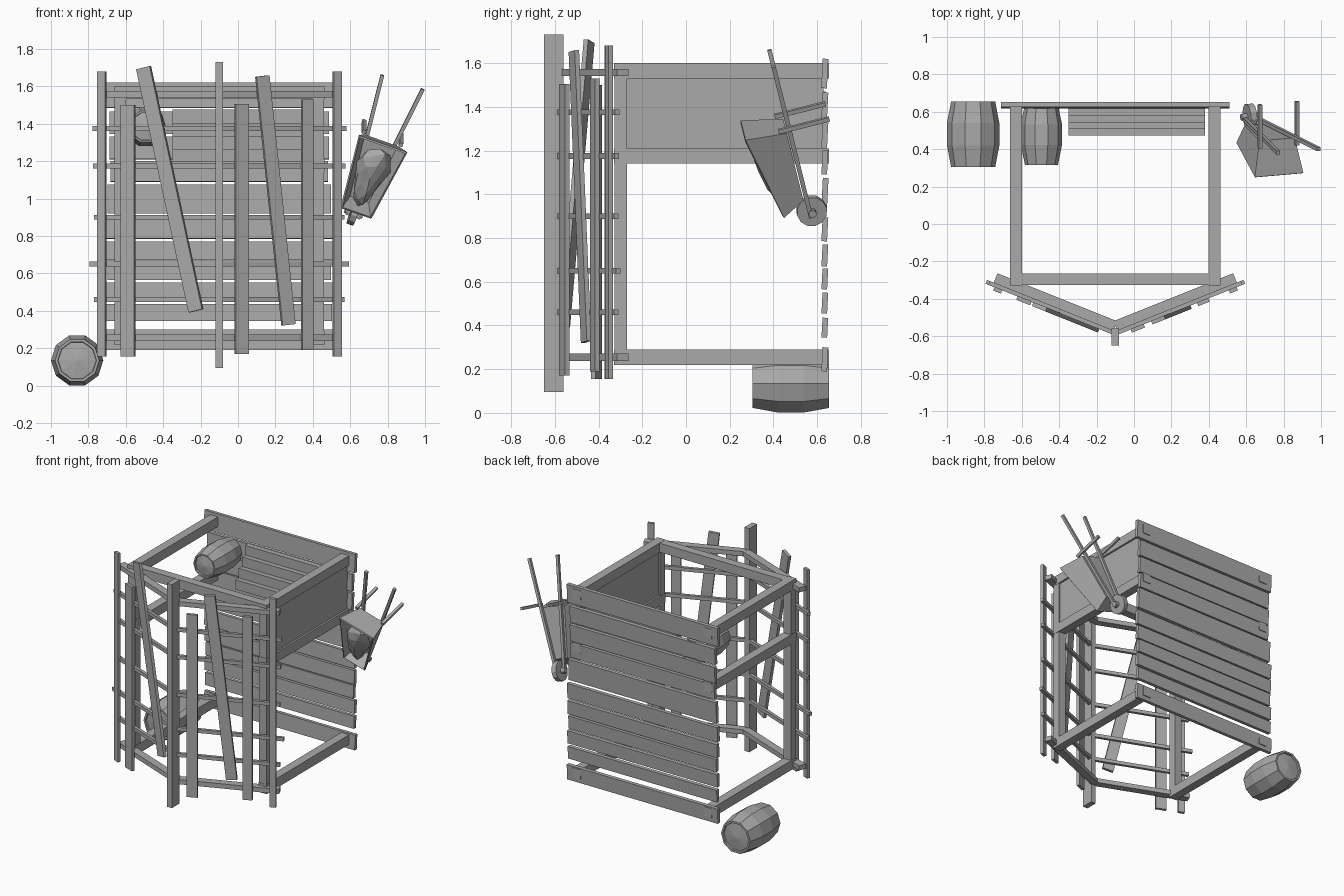
import bpy, bmesh, math, random
from mathutils import Vector, Matrix

cube = bpy.data.objects.get("Cube")
if cube:
    bpy.data.objects.remove(cube)
random.seed(4)

grey = bpy.data.materials.new("plain_grey")
grey.use_nodes = True
COLOR = (0.4, 0.4, 0.4, 1)
grey.diffuse_color = COLOR
grey.node_tree.nodes["Principled BSDF"].inputs["Base Color"].default_value = COLOR


def finish(name, bm, matrix=None):
    bmesh.ops.recalc_face_normals(bm, faces=bm.faces)
    mesh = bpy.data.meshes.new(name)
    bm.to_mesh(mesh)
    bm.free()
    mesh.materials.append(grey)
    obj = bpy.data.objects.new(name, mesh)
    bpy.context.collection.objects.link(obj)
    if matrix:
        obj.matrix_world = matrix
    return obj


def box(name, lo, hi, matrix=None):
    lo, hi = Vector(lo), Vector(hi)
    bm = bmesh.new()
    bmesh.ops.create_cube(bm, size=1)
    for v in bm.verts:
        v.co = (lo + hi) / 2 + v.co * (hi - lo)
    return finish(name, bm, matrix)


def rod(name, a, b, width, depth, matrix=None, up=(0, 0, 1)):
    """Square bar from a to b; depth is measured along up."""
    a, b = Vector(a), Vector(b)
    z = (b - a).normalized()
    x = z.cross(Vector(up)).normalized()
    y = z.cross(x)
    frame = Matrix((x, y, z)).transposed().to_4x4()
    frame.translation = (a + b) / 2
    half = Vector((width, depth, (b - a).length)) / 2
    return box(name, -half, half, (matrix or Matrix()) @ frame)


CX = -0.1          # centre line of the frame
APEX = -0.585      # y of the pointed front
SLOPE = 0.4        # y gained per unit of x away from the centre line


def front_point(x, z, offset=0.0):
    return Vector((x, APEX + SLOPE * abs(x - CX) + offset, z))


# Side frames: beams and front posts
for side, x in (("right", -0.63), ("left", 0.43)):
    for level, z in (("lower", 0.255), ("middle", 1.175), ("upper", 1.565)):
        box(f"{side}_{level}_beam", (x - 0.032, -0.33, z - 0.035), (x + 0.032, 0.653, z + 0.035))
    box(f"{side}_front_post", (x - 0.03, -0.328, 0.225), (x + 0.03, -0.27, 1.595))
box("front_upper_beam", (-0.6, -0.327, 1.532), (0.4, -0.265, 1.598))
box("left_side_panel", (0.412, -0.27, 1.2), (0.448, 0.63, 1.535))

# Horizontal back boards with uneven ends
BOARDS = ((0.19, 0.30), (0.345, 0.435), (0.455, 0.55), (0.565, 0.66), (0.67, 0.77),
          (0.785, 0.895), (0.92, 1.075), (1.09, 1.2), (1.21, 1.33), (1.345, 1.465), (1.485, 1.62))
for i, (lo, hi) in enumerate(BOARDS):
    trim = 0 if i in (0, 10) else random.uniform(0, 0.03)
    mid = Vector((CX, 0.635, (lo + hi) / 2))
    turn = Matrix.Translation(mid) @ Matrix.Rotation(math.radians(-3), 4, "X")
    h = (hi - lo) / 2
    box(f"back_board_{i}", (-0.61 + trim, -0.013, -h), (0.61 - trim, 0.013, h), turn)

# Leaning rack of boards on the inside of the back wall
for i in range(4):
    y, z = 0.6 - i * 0.036, 1.44 - i * 0.07
    box(f"rack_board_{i}", (-0.35, y - 0.02, z - 0.035), (0.38, y + 0.02, z + 0.035))

# Pointed front: heavy top and bottom beams, thin rails
for side, s in (("right", -1), ("left", 1)):
    for level, z in (("lower", 0.255), ("upper", 1.557)):
        rod(f"{side}_pointed_{level}_beam", front_point(CX, z, 0.04),
            front_point(CX + s * 0.64, z, 0.04), 0.055, 0.034)
    for i, (z, reach) in enumerate(((0.46, 0.665), (0.65, 0.69), (0.9, 0.665), (1.175, 0.67), (1.375, 0.675))):
        rod(f"{side}_rail_{i}", front_point(CX, z), front_point(CX + s * reach, z), 0.022, 0.026)

# Upright and crooked slats on the pointed front
box("apex_post", (-0.12, -0.65, 0.095), (-0.08, -0.56, 1.73))
SLATS = ((-0.728, 0.155, -0.728, 1.68, 0.045), (-0.588, 0.155, -0.588, 1.5, 0.08),
         (-0.225, 0.4, -0.505, 1.7, 0.08), (0.02, 0.17, 0.02, 1.505, 0.075),
         (0.27, 0.325, 0.13, 1.655, 0.075), (0.37, 0.19, 0.37, 1.53, 0.065),
         (0.53, 0.155, 0.53, 1.68, 0.045))
for i, (x0, z0, x1, z1, width) in enumerate(SLATS):
    s = -1 if x0 < CX else 1
    rod(f"front_slat_{i}", front_point(x0, z0, -0.02), front_point(x1, z1, -0.02),
        width, 0.022, up=(s * SLOPE, -1, 0))


# Barrels lying along y
def barrel(name, x, y0, y1, z, r_mid, r_end, sides=10):
    length = y1 - y0
    profile = ((0.0, 0.0), (r_end * 0.86, 0.012), (r_end * 0.88, 0), (r_end, 0),
               (r_mid, length * 0.33), (r_mid, length * 0.67),
               (r_end, length), (r_end * 0.88, length), (r_end * 0.86, length - 0.012), (0.0, length))
    bm = bmesh.new()
    rings = []
    for r, t in profile:
        count = sides if r else 1
        rings.append([bm.verts.new((r * math.cos(math.tau * k / sides), t,
                                    r * math.sin(math.tau * k / sides))) for k in range(count)])
    for a, b in zip(rings, rings[1:]):
        for k in range(sides):
            n = (k + 1) % sides
            if len(a) == 1:
                bm.faces.new((a[0], b[k], b[n]))
            elif len(b) == 1:
                bm.faces.new((a[k], b[0], a[n]))
            else:
                bm.faces.new((a[k], b[k], b[n], a[n]))
    finish(name, bm, Matrix.Translation((x, y0, z)))


barrel("ground_barrel", -0.86, 0.305, 0.655, 0.135, 0.14, 0.118)
barrel("hanging_barrel", -0.495, 0.315, 0.64, 1.385, 0.11, 0.088)

# Wheelbarrow hung on its end: local x is width, y runs wheel to grips, z is the open side
along = Vector((0.339, -0.228, 0.913)).normalized()
opening = Vector((0, -0.97, -0.242)).normalized()
across = along.cross(opening).normalized()
opening = across.cross(along)
barrow = Matrix((across, along, opening)).transposed().to_4x4()
barrow.translation = (0.62, 0.575, 0.925)

bm = bmesh.new()
base, rim = [], []
for x, y in ((-1, 0), (1, 0), (1, 1), (-1, 1)):
    base.append(bm.verts.new((x * (0.06 + 0.04 * y), 0.08 + 0.35 * y, 0.025)))
    rim.append(bm.verts.new((x * (0.088 + 0.05 * y), 0.03 + 0.43 * y, 0.13 + 0.085 * y)))
bm.faces.new(base)
for k in range(4):
    n = (k + 1) % 4
    bm.faces.new((base[k], base[n], rim[n], rim[k]))
tray = finish("barrow_tray", bm, barrow)
wall = tray.modifiers.new("wall", "SOLIDIFY")
wall.thickness = 0.014
wall.offset = -1

# Lumpy load filling the tray
bm = bmesh.new()
bmesh.ops.create_icosphere(bm, subdivisions=2, radius=1)
for v in bm.verts:
    v.co *= random.uniform(0.82, 1.1)
    taper = 0.085 + 0.025 * v.co.y
    v.co = Vector((v.co.x * taper, 0.25 + v.co.y * 0.175, 0.135 + v.co.y * 0.035 + v.co.z * 0.065))
finish("barrow_load", bm, barrow)

for side, s in (("right", -1), ("left", 1)):
    rod(f"barrow_{side}_handle", (s * 0.03, -0.02, 0.01), (s * 0.115, 0.767, 0.01), 0.02, 0.02, barrow)
    rod(f"barrow_{side}_leg", (s * 0.105, 0.45, 0.06), (s * 0.105, 0.45, -0.18), 0.02, 0.02, barrow, (0, 1, 0))

# Wheel and axle
for name, radius, width in (("barrow_wheel", 0.07, 0.035), ("barrow_axle", 0.018, 0.1)):
    bm = bmesh.new()
    bmesh.ops.create_cone(bm, cap_ends=True, segments=12, radius1=radius, radius2=radius, depth=width)
    finish(name, bm, barrow @ Matrix.Rotation(math.pi / 2, 4, "Y"))
